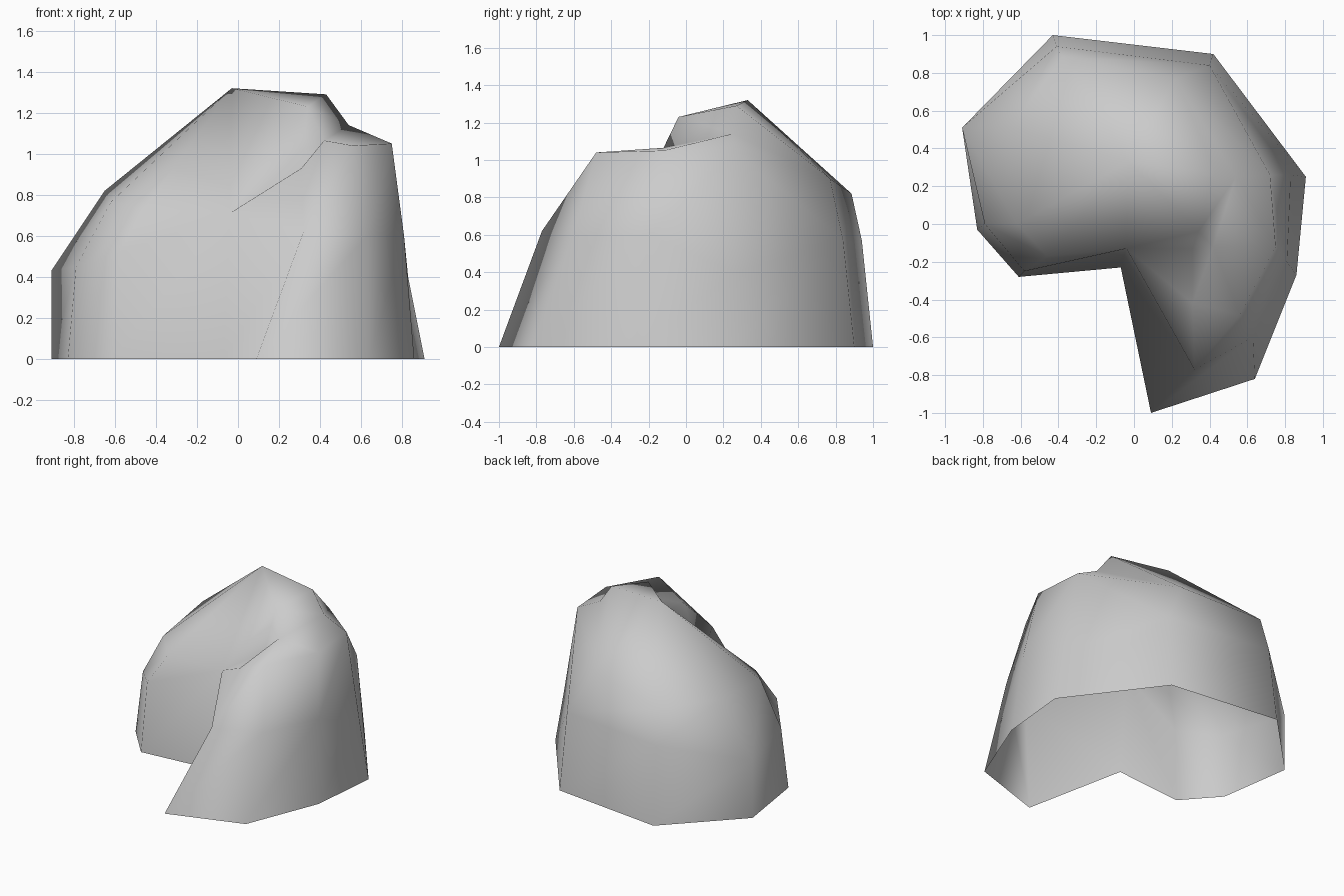
import bpy
import bmesh

if "Cube" in bpy.data.objects:
    bpy.data.objects.remove(bpy.data.objects["Cube"])

# Footprint outline, then the waist and shoulder rings above it
FOOT = [(-.43, 1, 0), (.42, .9, 0), (.91, .25, 0), (.86, -.27, 0), (.64, -.82, 0),
        (.09, -1, 0), (-.07, -.23, 0), (-.61, -.28, 0), (-.83, -.03, 0), (-.91, .51, 0)]
WAIST = [(-.41, .94, .57), (.4, .84, .57), (.83, .26, .4), (.81, -.2, .6), (.63, -.6, .6),
         (.32, -.77, .62), (-.04, -.13, .71), (-.58, -.25, .52), (-.79, 0, .45), (-.91, .51, .43)]
SHOULDER = [(-.38, .885, .82), (.22, .77, .9), (.72, .26, 1.05), (.75, -.12, 1.05), (.56, -.48, 1.04),
            (.31, -.42, .93), (.31, -.13, .94), (-.46, -.17, .73), (-.62, 0, .765), (-.65, .51, .82)]

bm = bmesh.new()
foot, waist, sh = [[bm.verts.new(p) for p in ring] for ring in (FOOT, WAIST, SHOULDER)]


def fan(center, rim):
    for a, b in zip(rim, rim[1:]):
        bm.faces.new((center, a, b))


# Side walls, open underneath; two upper panels are fanned separately
for lower, upper, skip in ((foot, waist, ()), (waist, sh, (1, 6))):
    for i in range(10):
        if i not in skip:
            j = (i + 1) % 10
            bm.faces.new((lower[j], lower[i], upper[i], upper[j]))

# Summit points: main peak, its right end, front brow, back notch, low saddle
peak, crest, brow, notch, saddle = [bm.verts.new(p) for p in (
    (-.03, .33, 1.32), (.43, .27, 1.29), (.34, -.04, 1.23), (.54, .25, 1.14), (.42, -.12, 1.065))]

# Back right panel and hollow front wall
fan(waist[1], [waist[2], sh[2], sh[1]])
fan(waist[6], [waist[7], sh[7], peak, brow, sh[6]])

# Summit slopes
fan(peak, [sh[7], sh[8], sh[9], sh[0], sh[1], crest, brow])
fan(notch, [brow, crest, sh[1], sh[2], sh[3], saddle, brow])
fan(saddle, [sh[3], sh[4], sh[5], sh[6], brow])

bmesh.ops.recalc_face_normals(bm, faces=bm.faces)
top = max(bm.faces, key=lambda f: f.calc_center_median().z)
if top.normal.z < 0:
    bmesh.ops.reverse_faces(bm, faces=bm.faces)
for f in bm.faces:
    f.smooth = True

mesh = bpy.data.meshes.new("boulder")
bm.to_mesh(mesh)
bm.free()
stone = bpy.data.materials.new("stone grey")
stone.diffuse_color = (.6, .6, .6, 1)
stone.use_nodes = True
stone.node_tree.nodes["Principled BSDF"].inputs["Base Color"].default_value = stone.diffuse_color
mesh.materials.append(stone)
bpy.context.collection.objects.link(bpy.data.objects.new("boulder", mesh))
